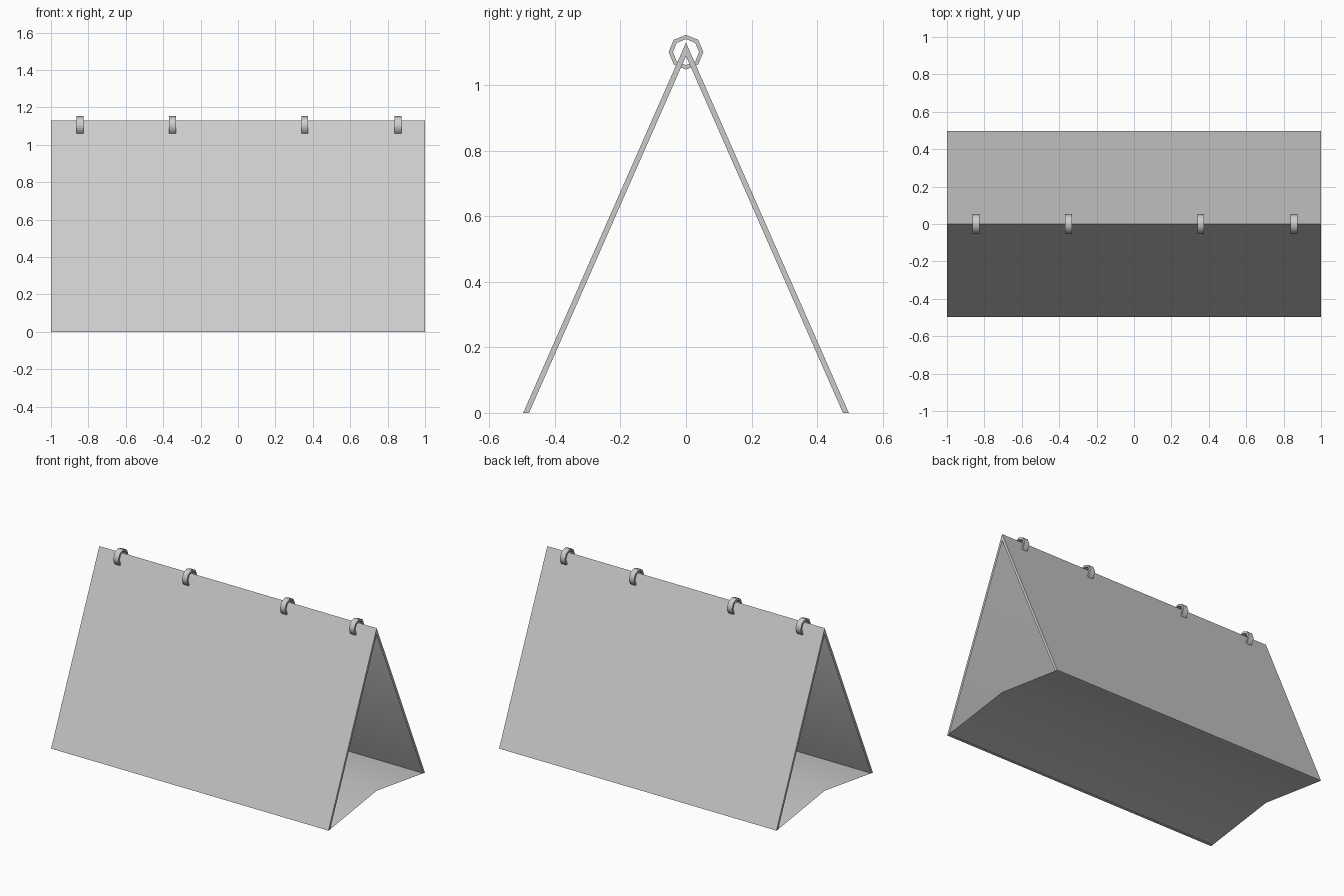
import bpy
import bmesh
import math

cube = bpy.data.objects.get("Cube")
if cube:
    bpy.data.objects.remove(cube, do_unlink=True)

GREY = (0.6, 0.6, 0.6, 1.0)
mat = bpy.data.materials.new("light grey card")
mat.use_nodes = True
mat.diffuse_color = GREY
mat.node_tree.nodes["Principled BSDF"].inputs["Base Color"].default_value = GREY


def sweep(name, profile, x, width, closed=True, capped=True, smooth=50):
    """Extrude a (y, z) profile along x, centred on the given x."""
    bm = bmesh.new()
    ends = [[bm.verts.new((x + s * width / 2, y, z)) for y, z in profile] for s in (-1, 1)]
    n = len(profile)
    for i in range(n if closed else n - 1):
        j = (i + 1) % n
        bm.faces.new((ends[0][i], ends[0][j], ends[1][j], ends[1][i]))
    if closed and capped:
        for end in ends:
            bm.faces.new(end)
    bmesh.ops.recalc_face_normals(bm, faces=bm.faces)
    return finish(name, bm, smooth)


def finish(name, bm, smooth):
    mesh = bpy.data.meshes.new(name)
    bm.to_mesh(mesh)
    bm.free()
    mesh.materials.append(mat)
    obj = bpy.data.objects.new(name, mesh)
    bpy.context.collection.objects.link(obj)
    bpy.ops.object.select_all(action="DESELECT")
    obj.select_set(True)
    bpy.context.view_layer.objects.active = obj
    bpy.ops.object.shade_smooth_by_angle(angle=math.radians(smooth))
    return obj


def ring(name, x, z, outer, inner, width, sides=8):
    """Flat-sided octagonal band whose axis runs along x."""
    bm = bmesh.new()
    loops = []
    for radius, dx in ((outer, -1), (outer, 1), (inner, 1), (inner, -1)):
        loops.append([bm.verts.new((x + dx * width / 2,
                                    radius * math.cos(math.tau * i / sides),
                                    z + radius * math.sin(math.tau * i / sides)))
                      for i in range(sides)])
    for k in range(4):
        a, b = loops[k], loops[(k + 1) % 4]
        for i in range(sides):
            j = (i + 1) % sides
            bm.faces.new((a[i], a[j], b[j], b[i]))
    bmesh.ops.recalc_face_normals(bm, faces=bm.faces)
    return finish(name, bm, 50)


# Two leaning panels meeting at the ridge
HALF, INNER, RIDGE, RIDGE_IN = 0.497, 0.479, 1.13, 1.089
for side, name in ((-1, "front_panel"), (1, "back_panel")):
    sweep(name, [(side * HALF, 0), (0, RIDGE), (0, RIDGE_IN), (side * INNER, 0)], 0, 2)

# Thin folded base sheet, raised along its crease
sweep("base_sheet", [(HALF - 0.01, 0), (0, 0.07), (0.01 - HALF, 0)], 0, 2, closed=False)

# Binding rings along the ridge
for number, x in enumerate((-0.845, -0.35, 0.357, 0.855), 1):
    ring(f"binding_ring_{number}", x, 1.101, 0.053, 0.04, 0.036)
